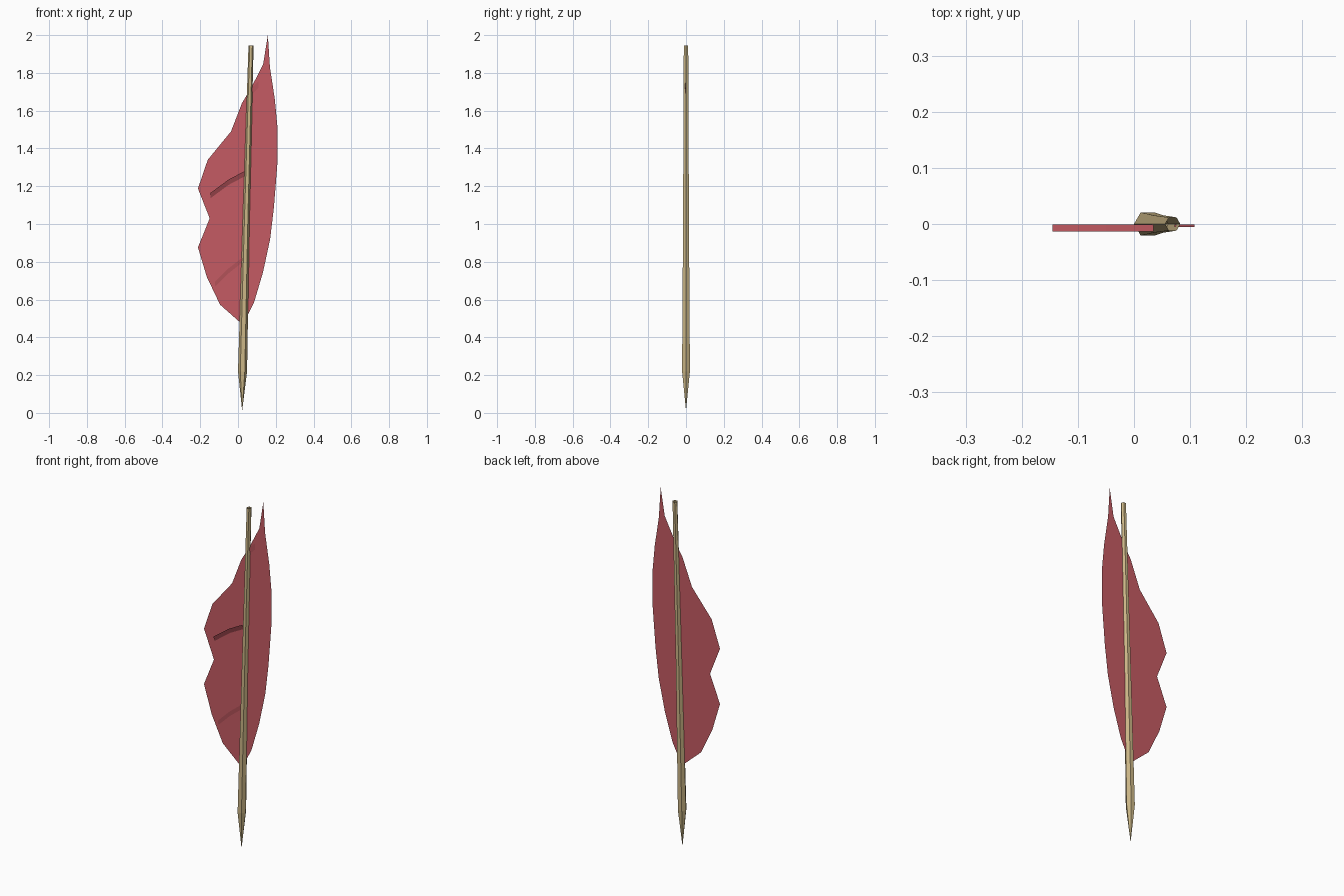
import bpy, math

if "Cube" in bpy.data.objects:
    bpy.data.objects.remove(bpy.data.objects["Cube"])


def material(name, color):
    m = bpy.data.materials.new(name)
    m.diffuse_color = (*color, 1)
    m.use_nodes = True
    m.node_tree.nodes["Principled BSDF"].inputs["Base Color"].default_value = m.diffuse_color
    return m


def build(name, verts, faces, mat):
    me = bpy.data.meshes.new(name)
    me.from_pydata(verts, [], faces)
    me.materials.append(mat)
    me.update()
    ob = bpy.data.objects.new(name, me)
    bpy.context.collection.objects.link(ob)
    return ob


red = material("feather red", (0.56, 0.105, 0.125))
tan = material("quill tan", (0.60, 0.47, 0.24))

# Vane: one flat sheet with a notched left edge
outline = [(0.158, 2.0), (0.133, 1.845), (0.069, 1.72), (0.021, 1.64),
           (-0.037, 1.49), (-0.16, 1.34), (-0.212, 1.188), (-0.15, 1.03),
           (-0.212, 0.876), (-0.165, 0.72), (-0.095, 0.573), (0.01, 0.48),
           (0.048, 0.51), (0.085, 0.585), (0.132, 0.743), (0.17, 0.92),
           (0.19, 1.087), (0.208, 1.315), (0.21, 1.5), (0.195, 1.66),
           (0.169, 1.83)]
build("vane", [(x, 0, z) for x, z in outline], [range(len(outline))], red)

# Shaft: six-sided open tube that leans right and ends in a sharp point
SIDES = 6
rings = [(0.024, 0.22, 0.024), (0.043, 1.02, 0.018), (0.069, 1.945, 0.0135)]
verts = [(0.022, 0, 0.012)]
for cx, z, r in rings:
    for i in range(SIDES):
        a = math.tau * i / SIDES
        verts.append((cx + r * math.cos(a), r * math.sin(a), z))
faces = []
for i in range(SIDES):
    j = (i + 1) % SIDES
    faces.append((0, 1 + j, 1 + i))
    for k in range(len(rings) - 1):
        a, b = 1 + k * SIDES, 1 + (k + 1) * SIDES
        faces.append((a + i, a + j, b + j, b + i))
build("shaft", verts, faces, tan)


# Barb folds: narrow strips on the front of the vane, tilted downwards
def fold(name, path, width, lift):
    verts = []
    for x, z in path:
        verts += [(x, -0.001, z - width), (x, -0.001 - lift, z)]
    faces = [(2 * i, 2 * i + 2, 2 * i + 3, 2 * i + 1) for i in range(len(path) - 1)]
    build(name, verts, faces, red)


fold("middle_fold", [(-0.145, 1.165), (-0.05, 1.235), (0.035, 1.28)], 0.028, 0.012)
fold("lower_fold", [(-0.122, 0.695), (-0.05, 0.765), (0.02, 0.82)], 0.026, 0.004)
fold("upper_fold", [(0.072, 1.72), (0.108, 1.755)], 0.035, 0.004)
